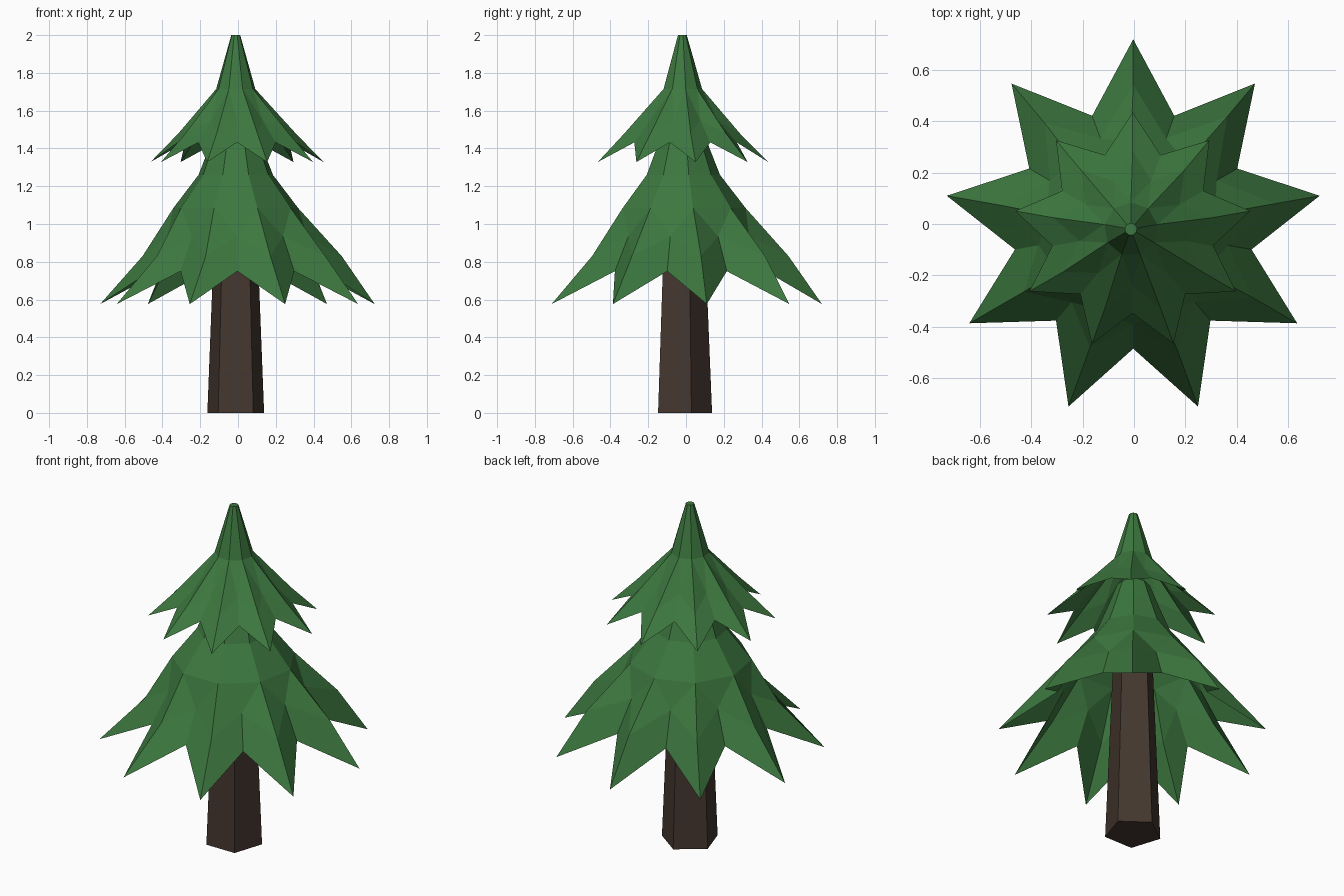
import bpy, bmesh
from math import cos, sin, radians

if "Cube" in bpy.data.objects:
    bpy.data.objects.remove(bpy.data.objects["Cube"])

POINTS = 9
STEM = (-0.012, -0.02)   # trunk axis sits slightly off centre


def material(name, rgb):
    m = bpy.data.materials.new(name)
    m.diffuse_color = (*rgb, 1)
    m.use_nodes = True
    m.node_tree.nodes["Principled BSDF"].inputs["Base Color"].default_value = m.diffuse_color
    return m


def finish(name, bm, mat):
    bmesh.ops.recalc_face_normals(bm, faces=bm.faces)
    me = bpy.data.meshes.new(name)
    bm.to_mesh(me)
    bm.free()
    me.materials.append(mat)
    ob = bpy.data.objects.new(name, me)
    bpy.context.collection.objects.link(ob)
    return ob


def ring(bm, centre, r, z, n, start, lean=0.0):
    """Ring of n vertices; lean makes one side bulge outward a little."""
    out = []
    for i in range(n):
        a = radians(start + 360 * i / n)
        rr = r + lean * cos(a - radians(50))
        out.append(bm.verts.new((centre[0] + rr * cos(a), centre[1] + rr * sin(a), z)))
    return out


def tier(name, centre, tip, notch, ridge, valley, rings, lean, cap, mat):
    """Open skirt of star-shaped branches narrowing to nine-sided rings."""
    bm = bmesh.new()
    n, half = POINTS, 180 / POINTS
    tips = ring(bm, centre, *tip, n, 90)
    notches = ring(bm, centre, *notch, n, 90 + half)
    ridges = ring(bm, centre, *ridge, n, 90, lean)
    valleys = ring(bm, centre, *valley, n, 90 + half)
    upper = [ring(bm, STEM, r, z, n, 90) for r, z in rings]
    first = upper[0]
    for i in range(n):
        j = (i + 1) % n
        # branch point, split along its ridge
        bm.faces.new((tips[i], notches[i], valleys[i], ridges[i]))
        bm.faces.new((notches[i], tips[j], ridges[j], valleys[i]))
        # blend the star into the first plain ring
        bm.faces.new((ridges[i], valleys[i], first[i]))
        bm.faces.new((valleys[i], first[j], first[i]))
        bm.faces.new((valleys[i], ridges[j], first[j]))
        for lo, hi in zip(upper, upper[1:]):
            bm.faces.new((lo[i], lo[j], hi[j], hi[i]))
    if cap:
        bm.faces.new(upper[-1])
    return finish(name, bm, mat)


green = material("needles", (0.046, 0.187, 0.05))
brown = material("bark", (0.058, 0.038, 0.028))

# Five-sided tapering trunk
bm = bmesh.new()
lo = ring(bm, STEM, 0.158, 0.0, 5, 90)
hi = ring(bm, STEM, 0.115, 1.05, 5, 90)
for i in range(5):
    j = (i + 1) % 5
    bm.faces.new((lo[i], lo[j], hi[j], hi[i]))
bm.faces.new(lo)
bm.faces.new(hi)
finish("trunk", bm, brown)

# Wide lower branches
tier("lower_branches", (-0.003, -0.018), (0.738, 0.576), (0.468, 0.75),
     (0.53, 0.83), (0.375, 0.935),
     [(0.335, 1.085), (0.20, 1.26), (0.145, 1.40), (0.09, 1.55)], 0.04, False, green)

# Smaller upper branches with the pointed crown
tier("upper_branches", (-0.005, -0.03), (0.465, 1.328), (0.318, 1.432),
     (0.315, 1.48), (0.21, 1.55),
     [(0.105, 1.715), (0.024, 2.0)], 0.0, True, green)
